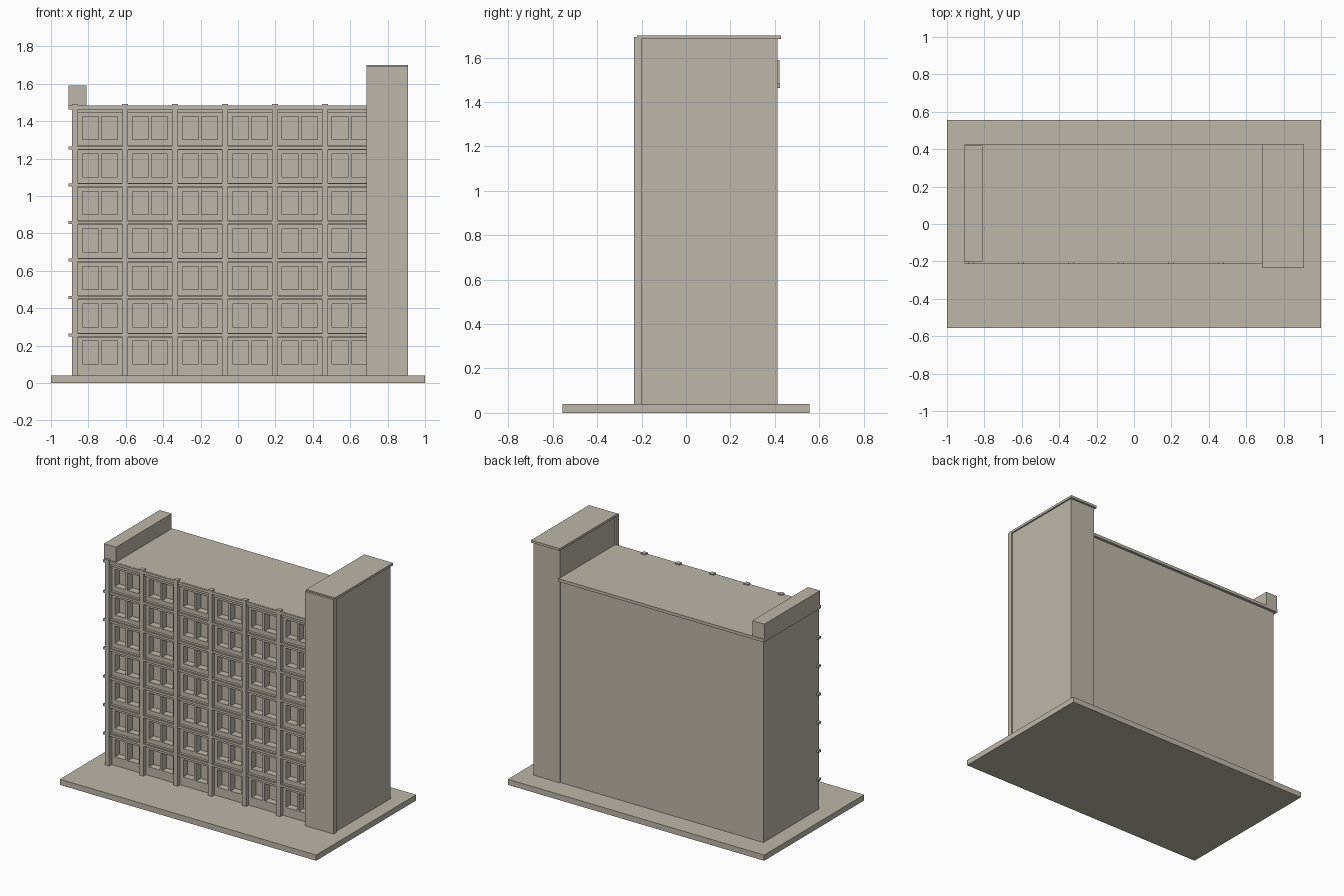
import bpy, bmesh

if "Cube" in bpy.data.objects:
    bpy.data.objects.remove(bpy.data.objects["Cube"])

stone = bpy.data.materials.new("warm_grey_stone")
stone.diffuse_color = (0.515, 0.474, 0.402, 1)
stone.use_nodes = True
stone.node_tree.nodes["Principled BSDF"].inputs["Base Color"].default_value = stone.diffuse_color

COLS, ROWS = 6, 7
PITCH_X, PITCH_Z = 0.267, 0.2
COL_X, BASE_TOP = -0.871, 0.04
WALL_Y, GLASS_Y, BACK_Y = -0.185, -0.135, 0.405


def add_box(bm, x, y, z):
    """Add an axis-aligned box from (min, max) ranges."""
    geom = bmesh.ops.create_cube(bm, size=1)["verts"]
    for v in geom:
        v.co = [r[0] if c < 0 else r[1] for c, r in zip(v.co, (x, y, z))]


def finish(name, bm):
    bmesh.ops.recalc_face_normals(bm, faces=bm.faces[:])
    mesh = bpy.data.meshes.new(name)
    bm.to_mesh(mesh)
    bm.free()
    mesh.materials.append(stone)
    obj = bpy.data.objects.new(name, mesh)
    bpy.context.collection.objects.link(obj)
    return obj


def boxes(name, ranges):
    bm = bmesh.new()
    for r in ranges:
        add_box(bm, *r)
    return finish(name, bm)


# Ground slab
boxes("base_slab", [((-1, 1), (-0.557, 0.557), (0, BASE_TOP))])

# Main block: front grid with sunk window openings, sides pulled to the back
centres = [COL_X + PITCH_X * (i + 0.5) for i in range(COLS)]
sills = [0.101 + PITCH_Z * j for j in range(ROWS)]
xs = [-0.887] + [c + s for c in centres for s in (-0.094, 0.094)] + [0.72]
zs = [BASE_TOP] + [s + h for s in sills for h in (0, 0.123)] + [1.465]
bm = bmesh.new()
grid = [[bm.verts.new((x, WALL_Y, z)) for z in zs] for x in xs]
windows = []
for i in range(len(xs) - 1):
    for j in range(len(zs) - 1):
        f = bm.faces.new((grid[i][j], grid[i + 1][j],
                          grid[i + 1][j + 1], grid[i][j + 1]))
        if i % 2 and j % 2:
            windows.append(f)
rim = [e for e in bm.edges if e.is_boundary]
res = bmesh.ops.extrude_edge_only(bm, edges=rim)["geom"]
for v in res:
    if isinstance(v, bmesh.types.BMVert):
        v.co.y = BACK_Y
bmesh.ops.holes_fill(bm, edges=[e for e in bm.edges if e.is_boundary], sides=0)
for f in bmesh.ops.extrude_discrete_faces(bm, faces=windows)["faces"]:
    for v in f.verts:
        v.co.y = GLASS_Y
finish("main_block", bm)

# Central fin in every window
boxes("window_fins", [((c - 0.008, c + 0.008), (WALL_Y - 0.002, GLASS_Y + 0.01),
                       (s - 0.0, s + 0.123)) for c in centres for s in sills])

# Facade columns, rising just above the roof
boxes("facade_columns", [((COL_X + PITCH_X * i - 0.016, COL_X + PITCH_X * i + 0.016),
                          (-0.214, -0.184), (BASE_TOP, 1.492)) for i in range(COLS)])

# Floor beams between columns and the thinner ledges in front of them
levels = [0.257 + PITCH_Z * j for j in range(ROWS)]
boxes("floor_beams", [((-0.885, 0.70), (-0.202, -0.18), (z - 0.012, z + 0.012))
                      for z in levels])
boxes("floor_ledges", [((-0.905, 0.70), (-0.211, -0.186), (z - 0.007, z + 0.009))
                       for z in levels[:-1]])

# Roof slab with front lip, and the raised end box
boxes("roof_slab", [((-0.905, 0.70), (-0.203, 0.424), (1.463, 1.484)),
                    ((-0.905, 0.70), (-0.212, -0.20), (1.464, 1.483))])
boxes("roof_end_box", [((-0.905, -0.811), (-0.20, 0.42), (1.483, 1.59))])

# Side tower: shaft, wider front panel and overhanging cap
boxes("tower_shaft", [((0.696, 0.90), (-0.205, 0.412), (BASE_TOP, 1.69))])
boxes("tower_front_panel", [((0.686, 0.91), (-0.234, -0.2), (BASE_TOP, 1.692))])
boxes("tower_cap", [((0.686, 0.91), (-0.22, 0.427), (1.683, 1.70))])
